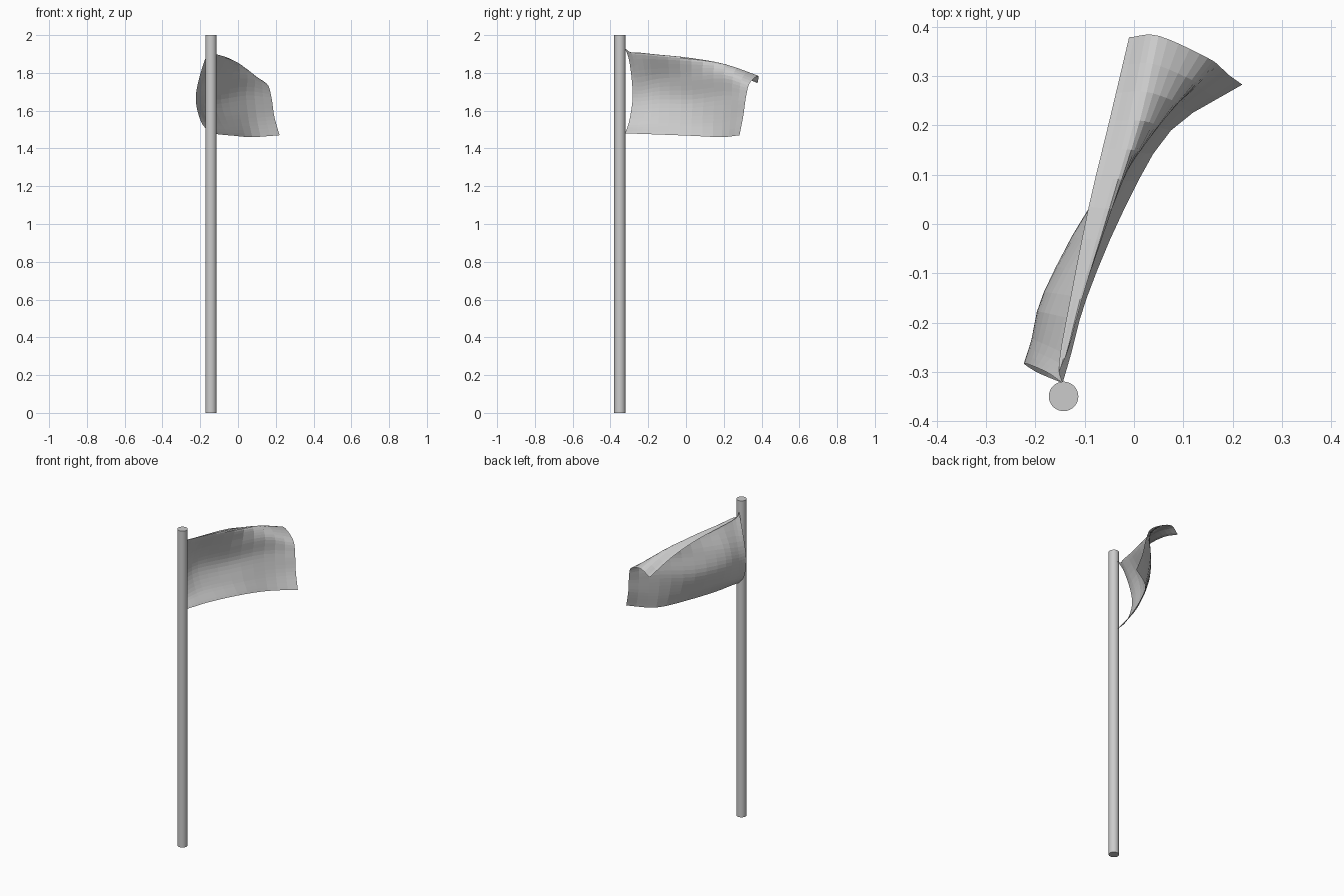
import bpy, bmesh
from mathutils import Vector

if "Cube" in bpy.data.objects:
    bpy.data.objects.remove(bpy.data.objects["Cube"])

# Pole
bpy.ops.mesh.primitive_cylinder_add(vertices=32, radius=0.03, depth=2,
                                    location=(-0.143, -0.35, 1))
pole = bpy.context.object
pole.name = "pole"
bpy.ops.object.shade_smooth_by_angle()

# Flag cross-sections from hoist to fly, each listed from bottom edge to top edge
sections = [
    [(-.145, -.323, 1.48), (-.195, -.302, 1.54), (-.223, -.284, 1.65),
     (-.211, -.286, 1.75), (-.175, -.302, 1.87), (-.145, -.323, 1.93)],
    [(-.128, -.265, 1.478), (-.178, -.252, 1.54), (-.207, -.235, 1.65),
     (-.196, -.238, 1.75), (-.14, -.265, 1.895), (-.152, -.28, 1.905)],
    [(-.096, -.15, 1.474), (-.15, -.145, 1.55), (-.183, -.14, 1.66),
     (-.167, -.14, 1.77), (-.106, -.15, 1.888), (-.13, -.155, 1.89)],
    [(-.02, .03, 1.467), (-.062, .03, 1.55), (-.09, .035, 1.66),
     (-.068, .03, 1.78), (-.045, .03, 1.873), (-.092, .035, 1.868)],
    [(.075, .19, 1.46), (.055, .195, 1.56), (.043, .2, 1.68),
     (.05, .2, 1.79), (.012, .21, 1.845), (-.05, .21, 1.82)],
    [(.22, .283, 1.47), (.192, .303, 1.57), (.177, .317, 1.67),
     (.15, .337, 1.745), (.05, .382, 1.785), (-.01, .379, 1.745)],
]


def spline(points, t):
    """Catmull-Rom point at t in 0..1 through the given points."""
    n = len(points) - 1
    i = min(int(t * n), n - 1)
    f = t * n - i
    b, c = points[i], points[i + 1]
    a = points[i - 1] if i > 0 else b * 2 - c
    d = points[i + 2] if i + 2 <= n else c * 2 - b
    return 0.5 * (2 * b + (c - a) * f + (2 * a - 5 * b + 4 * c - d) * f ** 2
                  + (3 * b - a - 3 * c + d) * f ** 3)


# Flag: sheet swept through the cross-sections
COLS, ROWS = 15, 25
curves = [[Vector(p) for p in s] for s in sections]
bm = bmesh.new()
grid = []
for r in range(ROWS + 1):
    line = [spline(c, r / ROWS) for c in curves]
    grid.append([bm.verts.new(spline(line, k / COLS)) for k in range(COLS + 1)])
for r in range(ROWS):
    for k in range(COLS):
        bm.faces.new((grid[r][k], grid[r][k + 1], grid[r + 1][k + 1], grid[r + 1][k]))
mesh = bpy.data.meshes.new("flag")
bm.to_mesh(mesh)
bm.free()
flag = bpy.data.objects.new("flag", mesh)
bpy.context.collection.objects.link(flag)
